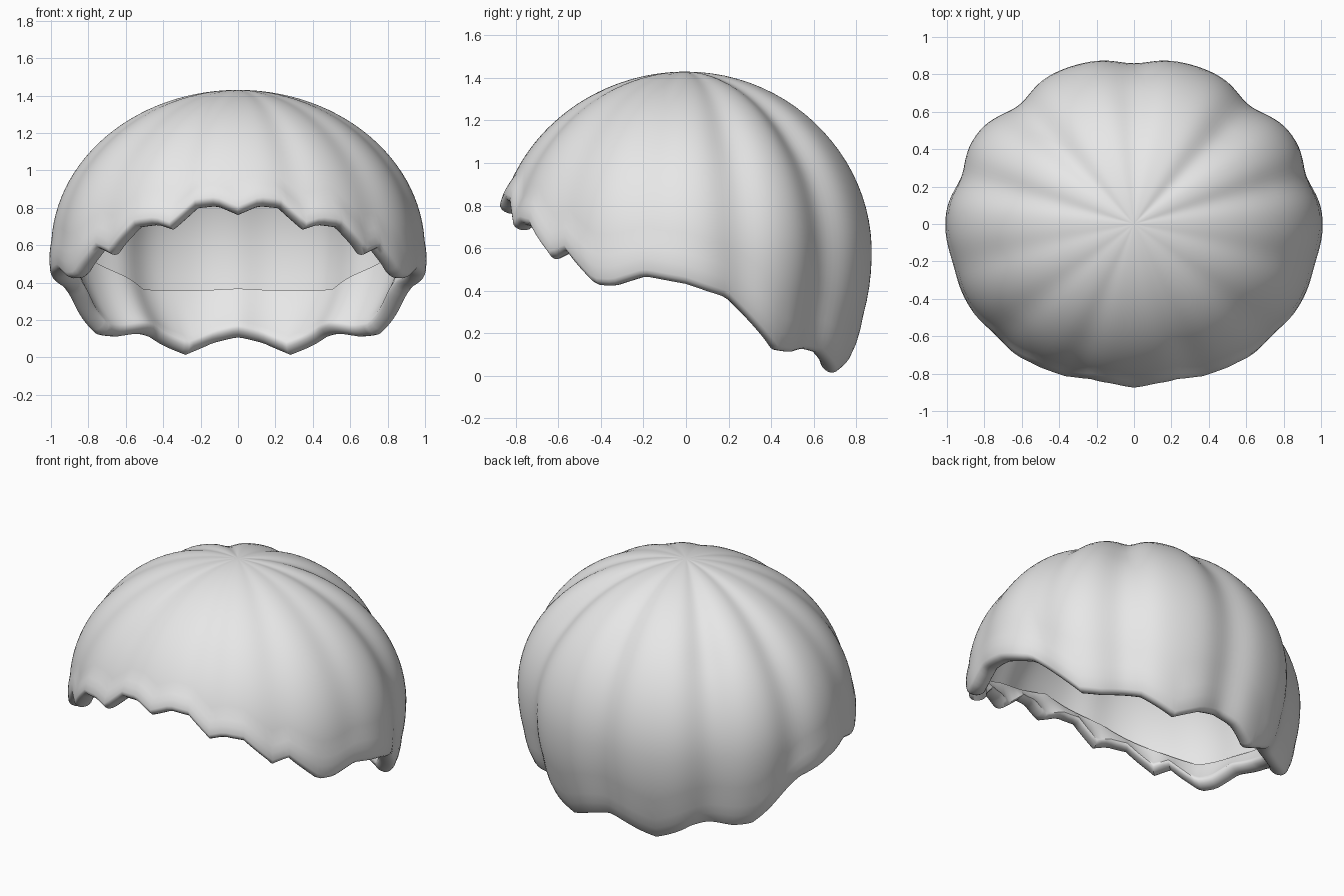
import bpy, bmesh, math

cube = bpy.data.objects.get("Cube")
if cube:
    bpy.data.objects.remove(cube)

N = 180                                   # columns around
RX, RY, CZ = 1.0, 0.895, 0.58             # dome ellipsoid
R_UP, R_DOWN = 0.85, 1.0                  # height above and below its middle
SKIN, HEM_TOP, LIP = 0.012, 0.035, 0.09   # wall, hem edge and lip thickness

# Heights by angle from the front (mirrored left and right)
RIM = [(0, .77), (7, .82), (14, .81), (22, .69), (27, .715), (34, .70),
       (44, .55), (50, .58), (61, .425), (67, .42), (77, .465), (90, .43),
       (103, .36), (112, .24), (122, .11), (130, .09), (146, .08),
       (160, 0), (171, .06), (180, .075)]
HEM = [(0, .93), (25, .84), (60, .60), (90, .58), (125, .52), (146, .35), (180, .35)]
# Grooves: angle from the front, depth, width
GROOVES = [(20, .02, 7), (48, .018, 8), (76, .015, 8), (107, .035, 8),
           (139, .06, 9), (180, .04, 8)]


def height(table, a):
    for (a0, z0), (a1, z1) in zip(table, table[1:]):
        if a <= a1:
            return z0 + (z1 - z0) * (a - a0) / (a1 - a0)
    return table[-1][1]


def angle_down(z):
    """Angle from the crown at which the dome reaches height z."""
    return math.acos((z - CZ) / (R_UP if z > CZ else R_DOWN))


def point(deg, phi, offset):
    """Point on the ribbed dome, moved inwards by offset."""
    a = min(deg, 360 - deg)
    t = math.radians(deg)
    fade = min(1, (1.3 * math.sin(phi)) ** 1.3)
    s = 1 - fade * sum(d * math.exp(-((a - c) / w) ** 2) for c, d, w in GROOVES)
    rz = R_UP if math.cos(phi) > 0 else R_DOWN
    return (math.sin(t) * math.sin(phi) * (RX * s - offset),
            -math.cos(t) * math.sin(phi) * (RY * s - offset),
            CZ + math.cos(phi) * (rz * s - offset))


def section(deg):
    """Cross-section: outside, round the lip, up the inner hem, inside wall."""
    a = min(deg, 360 - deg)
    end = angle_down(height(RIM, a) + 0.035)
    hem = angle_down(height(HEM, a))
    flare = 0.012
    pts = []
    for i in range(1, 31):
        u = i / 30
        pts.append(point(deg, end * u, -flare * max(0, min(1, (u - .9) / .06))))
    for i in range(1, 8):
        w = math.pi * i / 8
        off = -flare + (LIP + flare) / 2 * (1 - math.cos(w))
        pts.append(point(deg, end + .04 * math.sin(w), off))
    for i in range(9):
        u = i / 8
        pts.append(point(deg, end + (hem - end) * u, LIP + (HEM_TOP - LIP) * u))
    for i in range(20, 0, -1):
        pts.append(point(deg, hem * i / 20, SKIN))
    return pts


# Ribbed shell
bm = bmesh.new()
columns = [[bm.verts.new(p) for p in section(360 * j / N)] for j in range(N)]
outer_crown = bm.verts.new((0, 0, CZ + R_UP))
inner_crown = bm.verts.new((0, 0, CZ + R_UP - SKIN))
for j in range(N):
    c0, c1 = columns[j], columns[(j + 1) % N]
    bm.faces.new((outer_crown, c0[0], c1[0]))
    bm.faces.new((inner_crown, c1[-1], c0[-1]))
    for i in range(len(c0) - 1):
        bm.faces.new((c0[i], c0[i + 1], c1[i + 1], c1[i]))
bmesh.ops.recalc_face_normals(bm, faces=bm.faces)
mesh = bpy.data.meshes.new("ribbed_shell")
bm.to_mesh(mesh)
bm.free()
shell = bpy.data.objects.new("ribbed_shell", mesh)
bpy.context.collection.objects.link(shell)

# Plain light grey
grey = bpy.data.materials.new("light_grey")
grey.use_nodes = True
color = (0.8, 0.8, 0.8, 1)
grey.diffuse_color = color
grey.node_tree.nodes["Principled BSDF"].inputs["Base Color"].default_value = color
mesh.materials.append(grey)

bpy.context.view_layer.objects.active = shell
shell.select_set(True)
bpy.ops.object.shade_smooth_by_angle(angle=math.radians(50))
